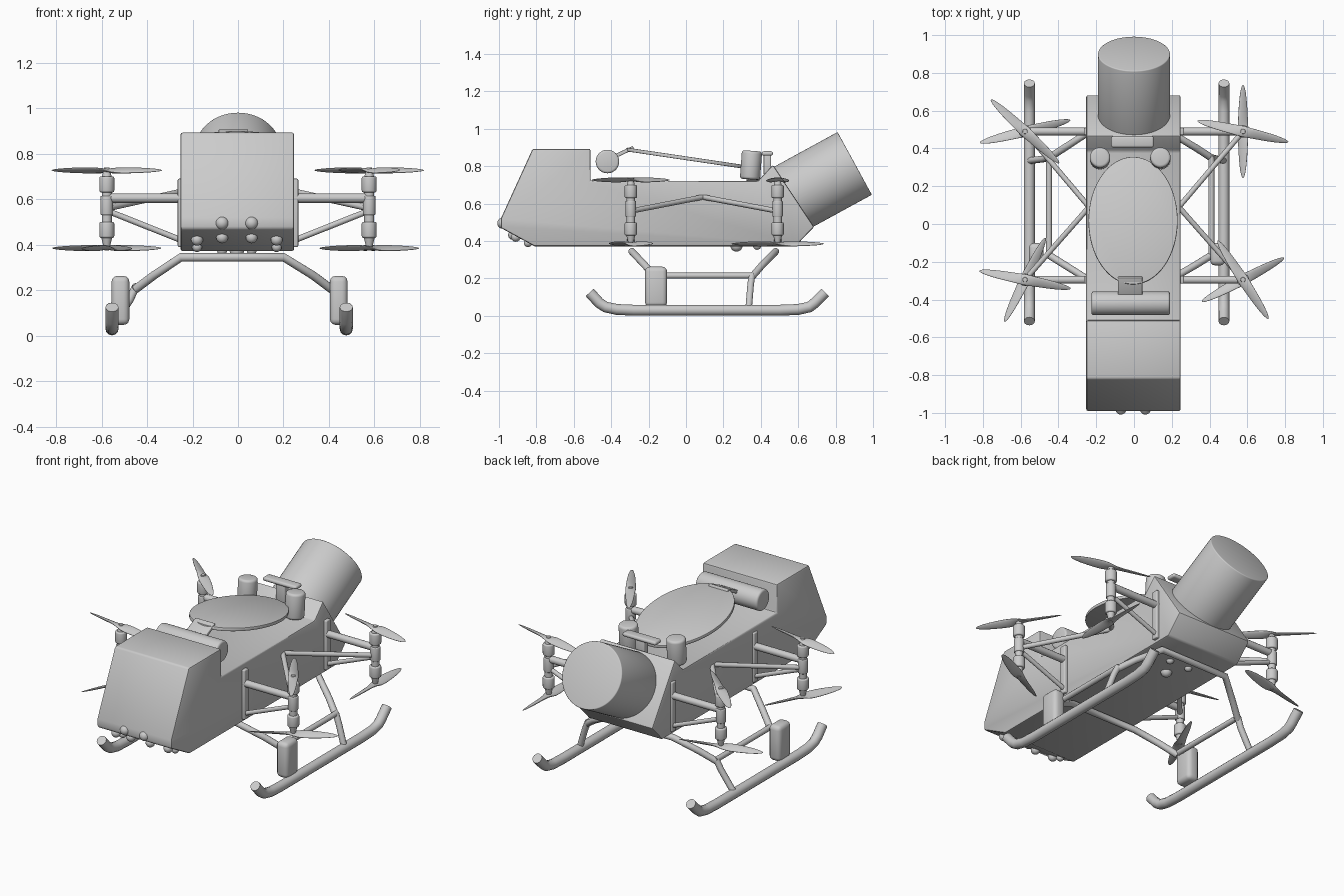
import bpy, math
from mathutils import Vector, Matrix

if "Cube" in bpy.data.objects:
    bpy.data.objects.remove(bpy.data.objects["Cube"])

def finish(ob, name, bevel=0.0, segs=2, angle=35):
    ob.name = name
    bpy.ops.object.select_all(action='DESELECT')
    ob.select_set(True)
    bpy.context.view_layer.objects.active = ob
    if bevel:
        m = ob.modifiers.new("bevel", 'BEVEL')
        m.width, m.segments, m.limit_method = bevel, segs, 'ANGLE'
        bpy.ops.object.modifier_apply(modifier=m.name)
    bpy.ops.object.shade_smooth_by_angle(angle=math.radians(angle))
    return ob

def tube(name, pts, r):
    cu = bpy.data.curves.new(name, 'CURVE')
    cu.dimensions, cu.bevel_depth, cu.bevel_resolution, cu.use_fill_caps = '3D', r, 4, True
    sp = cu.splines.new('POLY')
    sp.points.add(len(pts) - 1)
    for p, co in zip(sp.points, pts):
        p.co = (*co, 1)
    ob = bpy.data.objects.new(name, cu)
    bpy.context.collection.objects.link(ob)
    bpy.ops.object.select_all(action='DESELECT')
    ob.select_set(True)
    bpy.context.view_layer.objects.active = ob
    bpy.ops.object.convert(target='MESH')
    return finish(bpy.context.object, name, angle=50)

def rod(name, a, b, r, bevel=0.0, r2=None, verts=32):
    a, b = Vector(a), Vector(b)
    d = b - a
    bpy.ops.mesh.primitive_cone_add(vertices=verts, radius1=r, radius2=r if r2 is None else r2,
        depth=d.length, location=(a + b) / 2, rotation=d.to_track_quat('Z', 'Y').to_euler())
    return finish(bpy.context.object, name, bevel, 3)

def box(name, loc, size, bevel, segs=3, rot=(0, 0, 0)):
    bpy.ops.mesh.primitive_cube_add(size=1, location=loc, rotation=rot)
    ob = bpy.context.object
    ob.scale = size
    bpy.ops.object.transform_apply(location=False, rotation=False, scale=True)
    return finish(ob, name, bevel, segs)

def ball(name, loc, r):
    bpy.ops.mesh.primitive_uv_sphere_add(segments=20, ring_count=12, radius=r, location=loc)
    return finish(bpy.context.object, name)

# Fuselage: side profile extruded across the width
prof = [(-.99, .47), (-.99, .52), (-.82, .893), (-.51, .893), (-.51, .722), (.385, .722),
        (.465, .808), (.685, .475), (.585, .372), (-.81, .372)]
n = len(prof)
verts = [(x, y, z) for x in (-.253, .247) for y, z in prof]
faces = [tuple(range(n)), tuple(range(2 * n - 1, n - 1, -1))]
faces += [(i, i + n, (i + 1) % n + n, (i + 1) % n) for i in range(n)]
me = bpy.data.meshes.new("fuselage")
me.from_pydata(verts, [], faces)
body = bpy.data.objects.new("fuselage", me)
bpy.context.collection.objects.link(body)
bpy.context.view_layer.objects.active = body
body.select_set(True)
bpy.ops.object.mode_set(mode='EDIT')
bpy.ops.mesh.select_all(action='SELECT')
bpy.ops.mesh.normals_make_consistent(inside=False)
bpy.ops.object.mode_set(mode='OBJECT')
finish(body, "fuselage", .01)

# Tilted rear drum
rod("rear_drum", (0, .56, .628), (0, .902, .815), .191, .006, verts=64)

# Sensors on the nose, chin and belly
for x in (-.07, .06):
    ball("nose_sensor", (x, -.98, .495), .029)
    ball("chin_sensor", (x, -.925, .432), .026)
    ball("belly_sensor", (x, .38, .375), .022)
for x in (-.18, .17):
    ball("chin_sensor", (x, -.91, .422), .026)
    ball("chin_sensor", (x, -.845, .39), .022)
ball("belly_lens", (-.005, .27, .375), .032)

# Tilted elliptical dish, its hinge and neck
tilt = math.radians(-8.4)
bpy.ops.mesh.primitive_cylinder_add(vertices=64, radius=1, depth=1, location=(-.005, .017, .84), rotation=(tilt, 0, 0))
dish = bpy.context.object
dish.scale = (.236, .341, .02)
bpy.ops.object.transform_apply(location=False, rotation=False, scale=True)
finish(dish, "dish_plate", .004)
rod("dish_hinge", (-.225, -.42, .825), (.19, -.42, .825), .063, .012)
box("dish_neck", (-.02, -.34, .872), (.13, .13, .02), .004, rot=(math.radians(25), 0, 0))

# Support knobs and T handle behind the dish
for x in (-.18, .14):
    rod("dish_support", (x, .342, .73), (x, .353, .882), .054, .014)
box("handle_bar", (-.008, .435, .868), (.225, .06, .024), .011)
box("handle_stem", (-.008, .435, .81), (.06, .04, .11), .006)

# Propeller: flattened ellipsoid with pitched blades
def propeller(name, loc, deg):
    bpy.ops.mesh.primitive_uv_sphere_add(segments=32, ring_count=32, radius=1, rotation=(0, 0, 0))
    ob = bpy.context.object
    for v in ob.data.vertices:
        p = Vector((v.co.z * .247, v.co.y * .029, v.co.x * .008))
        v.co = Matrix.Rotation(.45 * math.tanh(p.x / .04), 3, 'X') @ p
    ob.data.flip_normals()
    ob.location = loc
    ob.rotation_euler = (0, 0, math.radians(deg))
    finish(ob, name, angle=60)

# Rotor arms, motors and propellers: side, y, upper angle, lower angle
for s, y, up, low in ((1, .49, -13, 90), (1, -.295, -57, 28), (-1, .49, -43, 14), (-1, -.295, -11, 64)):
    x, w = s * .577, s * .25
    rod("motor_post", (x, y, .46), (x, y, .66), .022)
    rod("upper_motor", (x, y, .63), (x, y, .70), .033, .008)
    rod("lower_motor", (x, y, .43), (x, y, .50), .033, .008)
    rod("post_collar", (x, y, .53), (x, y, .615), .028, .005)
    rod("upper_hub", (x, y, .695), (x, y, .74), .022, r2=.012)
    rod("lower_hub", (x, y, .375), (x, y, .435), .01, r2=.025)
    propeller("upper_propeller", (x, y, .727), up)
    propeller("lower_propeller", (x, y, .385), low)
    tube("main_arm", [(x, y, .605), (w * .9, y, .605)], .021)
    tube("lower_strut", [(x, y, .55), (w * .95, y, .415)], .013)
    tube("diagonal_strut", [(x, y, .56), (w * .95, .09, .635)], .014)
    box("arm_mount", (w, y, .54), (.03, .04, .3), .006)

# Landing gear crossbars with bent legs
def leg_frame(y0, y1):
    pts = [(-.45, y1, .205), (-.37, y0 + (y1 - y0) * .6, .265), (-.25, y0, .345),
           (.20, y0, .345), (.33, y0 + (y1 - y0) * .6, .265), (.41, y1, .205)]
    tube("leg_frame", pts, .019)
leg_frame(.48, .35)
leg_frame(-.29, -.165)

for s in (-1, 1):
    xl, xs, xb = -.02 + s * .43, -.039 + s * .515, -.037 + s * .48
    tube("side_rail", [(xl, .36, .215), (xl, -.16, .215)], .016)
    tube("rear_leg", [(xl, .352, .215), (xl + s * .025, .345, .16), (xs, .335, .04)], .018)
    box("battery_pod", (xb, -.16, .155), (.078, .118, .215), .025)
    # Skid with upturned tips
    tube("skid", [(xs, -.515, .125), (xs, -.465, .07), (xs, -.43, .047), (xs, -.37, .034), (xs, -.28, .03),
                  (xs, .50, .03), (xs, .60, .034), (xs, .66, .047), (xs, .69, .07), (xs, .745, .125)], .029)
